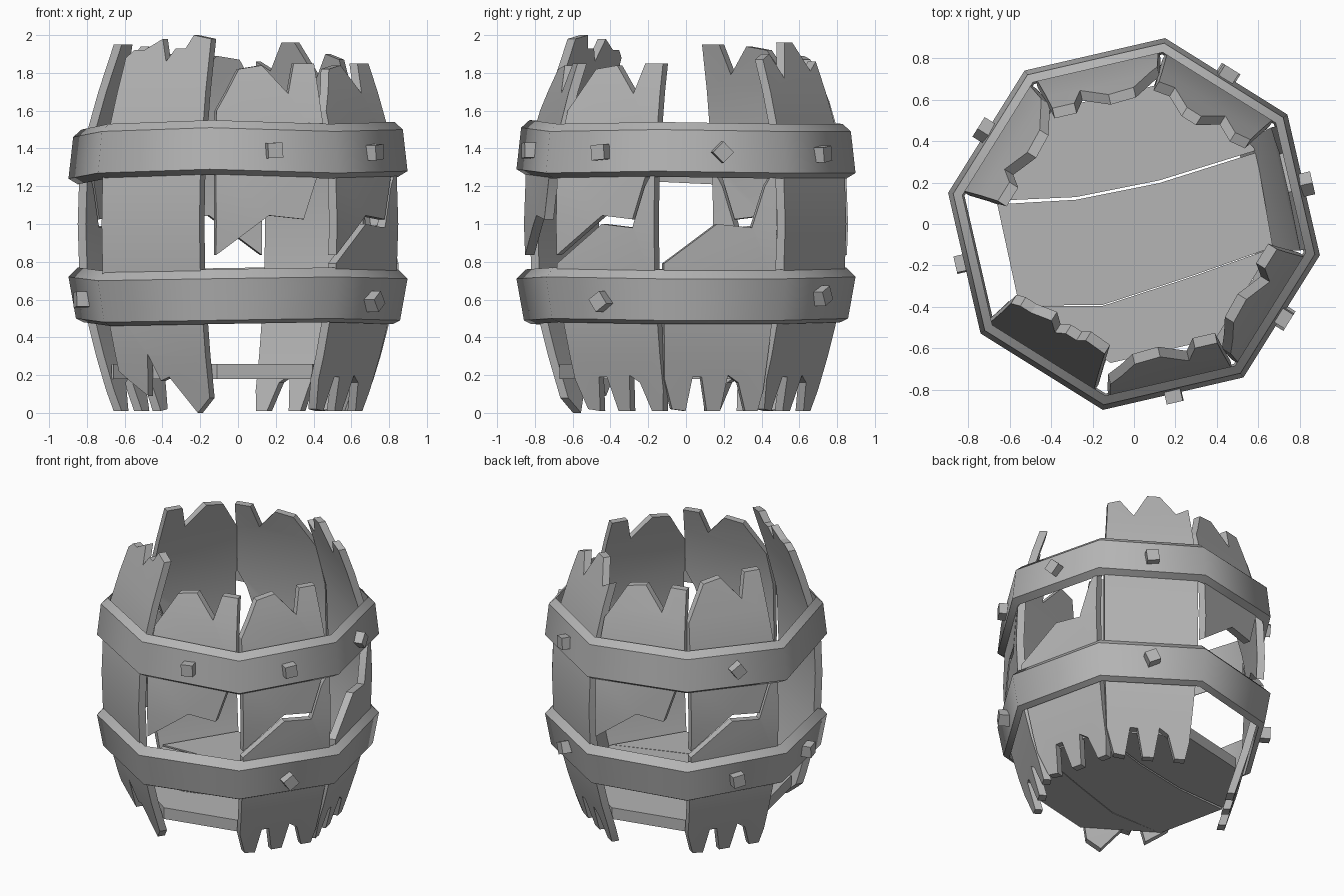
import bpy, bmesh
from math import sin, cos, radians
from mathutils import Vector

if "Cube" in bpy.data.objects:
    bpy.data.objects.remove(bpy.data.objects["Cube"])

CORNERS = [radians(-9.5 + 45 * i) for i in range(8)]
GREY = bpy.data.materials.new("dark_grey")
GREY.diffuse_color = (.46, .46, .46, 1)
GREY.use_nodes = True
GREY.node_tree.nodes["Principled BSDF"].inputs["Base Color"].default_value = GREY.diffuse_color


def finish(bm, name, smooth_angle=None):
    bmesh.ops.recalc_face_normals(bm, faces=bm.faces)
    if smooth_angle:
        for f in bm.faces:
            f.smooth = True
        for e in bm.edges:
            if e.calc_face_angle(0) > radians(smooth_angle):
                e.smooth = False
    mesh = bpy.data.meshes.new(name)
    bm.to_mesh(mesh)
    bm.free()
    mesh.materials.append(GREY)
    ob = bpy.data.objects.new(name, mesh)
    bpy.context.collection.objects.link(ob)
    return ob


def lerp(table, z):
    for (a, va), (b, vb) in zip(table, table[1:]):
        if z <= b:
            break
    return va + (vb - va) * (z - a) / (b - a)


def slab(points, depth, axis):
    """Filled outline pushed along an axis."""
    bm = bmesh.new()
    face = bm.faces.new([bm.verts.new(p) for p in points])
    ext = bmesh.ops.extrude_face_region(bm, geom=[face])
    moved = [g for g in ext['geom'] if isinstance(g, bmesh.types.BMVert)]
    bmesh.ops.translate(bm, verts=moved, vec=Vector(axis) * depth)
    return bm


# Barrel bulge: distance of the stave's outer face, and its half width, by height
BULGE = [(0, .62), (.3, .71), (.65, .797), (1.0, .81), (1.35, .797), (1.7, .70), (2.0, .60)]
HALF = [(0, .26), (.65, .305), (1.35, .305), (2.0, .25)]


def stave(name, deg, outline, shift=0.0):
    a = radians(deg)
    out, side = Vector((cos(a), sin(a), 0)), Vector((-sin(a), cos(a), 0))
    bm = slab([(u * 2 - 1, 0, z) for u, z in outline], .05, (0, 1, 0))
    for z, _ in BULGE[1:-1]:
        bmesh.ops.bisect_plane(bm, geom=bm.verts[:] + bm.edges[:] + bm.faces[:],
                               plane_co=(0, 0, z), plane_no=(0, 0, 1))
    for v in bm.verts:
        u, d, z = v.co
        v.co = out * (lerp(BULGE, z) - d) + side * (u * lerp(HALF, z) + shift)
        v.co.z = z
    finish(bm, name, 25)


def raised(line, dz):
    return [(u, z + dz) for u, z in line]


# Jagged ends, left to right as seen from outside
FRONT_TOP = [(0, 1.88), (.08, 1.92), (.2, 1.92), (.4, 1.98), (.49, 1.86), (.58, 1.93),
             (.7, 1.93), (.78, 2.0), (1, 1.98)]
FRONT_BOTTOM = [(0, .22), (.1, .17), (.28, .09), (.36, .31), (.46, .17), (.56, .19),
                (.84, 0), (1, .08)]
BACK_TOP = [(0, 1.87), (.15, 1.9), (.32, 1.77), (.5, 1.96), (.66, 1.96), (.84, 1.81), (1, 1.86)]
SPLIT_TOP = [(0, 1.6), (.22, 1.82), (.46, 1.84), (.7, 1.69), (.79, 1.85), (1, 1.85)]
SPLIT_BOTTOM = [(0, .18), (.08, .02), (.22, .01), (.28, .19), (.37, .19), (.44, .01),
                (.58, .01), (.63, .2), (.74, .16), (.84, .01), (.97, .01), (1, .12)]
BREAK = [(0, .79), (.47, 1.0), (.78, .98), (.9, 1.2), (1, 1.3)]

# Whole staves
stave("front_whole_stave", 238, FRONT_BOTTOM + FRONT_TOP[::-1], -.04)
stave("back_whole_stave", 58, SPLIT_BOTTOM + BACK_TOP[::-1])
# Snapped staves: stumps below the break, and hanging pieces above it
for deg in (328, 13, 148):
    stave("lower_broken_stave", deg, SPLIT_BOTTOM + BREAK[::-1])
for deg, lift in ((283, 0), (328, 0), (103, .05), (148, .1)):
    stave("upper_broken_stave", deg, raised(BREAK, .045) + raised(SPLIT_TOP, lift)[::-1])


# Floor of three planks with slits between them
def rim(i):
    return (.68 * cos(CORNERS[i]), .68 * sin(CORNERS[i]))


back_slit = [(-.28, .12), (.12, .20)]
front_slit = [(-.15, -.39), (.28, -.25)]
planks = {
    "floor_plank_back": [rim(1), rim(2), rim(3), rim(4)] + [(x, y + .01) for x, y in back_slit]
                        + [(.59, .355)],
    "floor_plank_middle": [(-.66, .095)] + [rim(5)] + front_slit + [rim(0), (.59, .345)]
                          + [(x, y - .003) for x, y in back_slit[::-1]],
    "floor_plank_front": [(-.54, -.395), rim(6), rim(7), (.665, -.117)]
                         + [(x, y - .005) for x, y in front_slit[::-1]],
}
for name, pts in planks.items():
    finish(slab([(x, y, .18) for x, y in pts], .08, (0, 0, 1)), name)


# Eight-sided hoops, slightly bent out of level, smooth around but crisp at the rims
def hoop(name, section, wobble):
    bm = bmesh.new()
    loops = [[bm.verts.new((r * cos(a), r * sin(a), z + dz)) for r, z in section]
             for a, dz in zip(CORNERS, wobble)]
    n = len(section)
    for i in range(8):
        p, q = loops[i], loops[(i + 1) % 8]
        for j in range(n):
            k = (j + 1) % n
            bm.faces.new((p[j], q[j], q[k], p[k]))
            bm.edges.get((p[j], q[j])).smooth = False
    finish(bm, name, 60)


hoop("upper_hoop", [(.86, 1.25), (.91, 1.28), (.885, 1.50), (.84, 1.54)],
     [0, -.01, -.01, 0, -.04, -.01, .01, -.01])
hoop("lower_hoop", [(.83, .47), (.87, .49), (.91, .71), (.86, .76)],
     [0, 0, .01, 0, .01, -.01, 0, .01])

# Square studs on the hoops: height, face angle, twist
STUDS = [(1.39, 283, 3), (1.38, 328, 5), (1.38, 13, 45), (1.37, 58, 8), (1.38, 148, 35),
         (.60, 193, 5), (.59, 328, 35), (.62, 58, 25), (.60, 148, 8)]
for z, deg, twist in STUDS:
    bpy.ops.mesh.primitive_cube_add(size=.08)
    ob = bpy.context.object
    ob.name = "stud"
    ob.data.materials.append(GREY)
    a = radians(deg)
    ob.location = (.845 * cos(a), .845 * sin(a), z)
    ob.rotation_euler = (radians(twist), 0, a)
